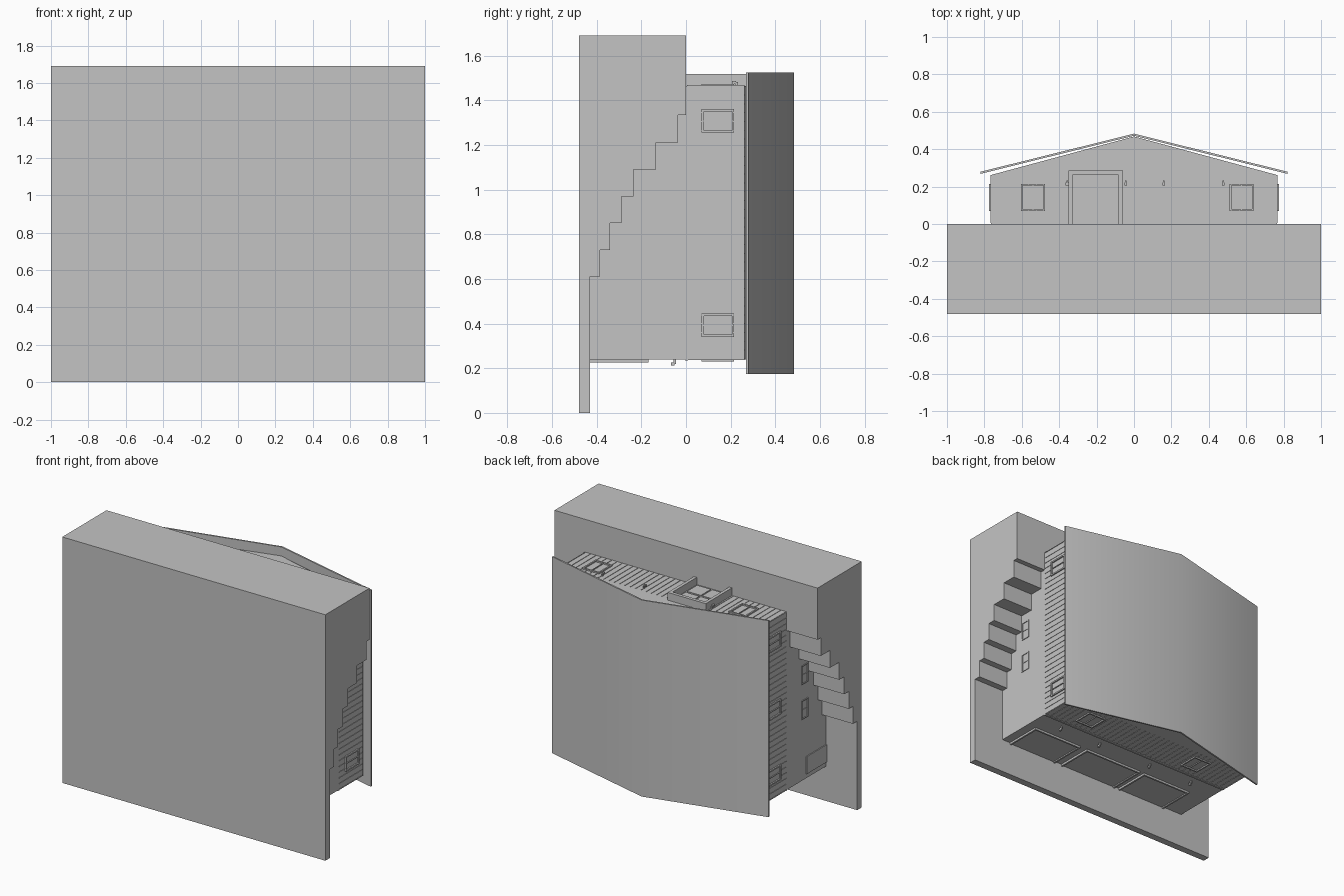
import bpy, bmesh, math
from mathutils import Vector

if "Cube" in bpy.data.objects:
    bpy.data.objects.remove(bpy.data.objects["Cube"])

grey = bpy.data.materials.new("plain_grey")
grey.diffuse_color = (0.55, 0.55, 0.55, 1)
grey.use_nodes = True
grey.node_tree.nodes["Principled BSDF"].inputs["Base Color"].default_value = grey.diffuse_color


def finish(name, bm):
    bmesh.ops.recalc_face_normals(bm, faces=bm.faces)
    me = bpy.data.meshes.new(name)
    bm.to_mesh(me)
    bm.free()
    me.materials.append(grey)
    ob = bpy.data.objects.new(name, me)
    bpy.context.collection.objects.link(ob)
    return ob


def add_box(bm, x0, x1, y0, y1, z0, z1):
    vs = bmesh.ops.create_cube(bm, size=1)["verts"]
    for v in vs:
        v.co = Vector(((x0 + x1) / 2 + v.co.x * (x1 - x0),
                       (y0 + y1) / 2 + v.co.y * (y1 - y0),
                       (z0 + z1) / 2 + v.co.z * (z1 - z0)))


def boxes(name, items):
    bm = bmesh.new()
    for b in items:
        add_box(bm, *b)
    return finish(name, bm)


def prism(name, pts, direction):
    bm = bmesh.new()
    face = bm.faces.new([bm.verts.new(p) for p in pts])
    ext = bmesh.ops.extrude_face_region(bm, geom=[face])["geom"]
    bmesh.ops.translate(bm, vec=direction,
                        verts=[g for g in ext if isinstance(g, bmesh.types.BMVert)])
    return finish(name, bm)


W, Z0, Z1 = 0.765, 0.24, 1.465     # house half width and its two end walls
FLOOR, EAVE, RIDGE = -0.43, 0.262, 0.468


# A wall-local rectangle (along, height, proud thickness) becomes a box
def on_wall(wall, a0, a1, y0, y1, t):
    if wall == "low":
        return (a0, a1, y0, y1, Z0 - t, Z0 + 0.002)
    if wall == "high":
        return (a0, a1, y0, y1, Z1 - 0.002, Z1 + t)
    if wall == "left":
        return (-W - t, -W + 0.002, y0, y1, a0, a1)
    return (W - 0.002, W + t, y0, y1, a0, a1)


def frame(wall, a0, a1, y0, y1, t=0.009, w=0.01):
    am = (a0 + a1) / 2
    return [on_wall(wall, a0, a1, y0, y0 + w, t),
            on_wall(wall, a0, a1, y1 - w, y1, t),
            on_wall(wall, a0, a0 + w, y0 + w, y1 - w, t),
            on_wall(wall, a1 - w, a1, y0 + w, y1 - w, t),
            on_wall(wall, am - w / 4, am + w / 4, y0 + w, y1 - w, t * 0.7)]


# Stepped ground block
steps = [(-0.43, 0.61), (-0.385, 0.73), (-0.34, 0.85), (-0.29, 0.97),
         (-0.235, 1.09), (-0.135, 1.21), (-0.035, 1.335), (0, 1.69)]
profile = [(-0.48, 0), (-0.43, 0)]
for i, (y, z) in enumerate(steps):
    profile.append((y, z))
    if i + 1 < len(steps):
        profile.append((steps[i + 1][0], z))
profile.append((-0.48, 1.69))
prism("terraced_ground", [(-1, y, z) for y, z in profile], (2, 0, 0))

# House body with gable ends
prism("house_body", [(-W, FLOOR, Z0), (W, FLOOR, Z0), (W, EAVE, Z0),
                     (0, RIDGE, Z0), (-W, EAVE, Z0)], (0, 0, Z1 - Z0))

# Thin two-slope roof
roof = prism("roof", [(-0.822, 0.268, 0.175), (0, 0.472, 0.175), (0.822, 0.268, 0.175),
                      (0.822, 0.279, 0.175), (0, 0.483, 0.175), (-0.822, 0.279, 0.175)],
             (0, 0, 1.35))
bpy.context.view_layer.objects.active = roof
roof.select_set(True)
bpy.ops.object.shade_smooth_by_angle(angle=math.radians(35))

# Upper floor windows: (wall, start, end)
openings = [("right", 0.34, 0.445), ("right", 1.255, 1.36),
            ("left", 0.34, 0.445), ("left", 0.79, 0.895), ("left", 1.255, 1.36),
            ("low", 0.42, 0.56), ("low", -0.48, -0.34),
            ("high", -0.605, -0.475), ("high", 0.51, 0.64)]
windows = []
for wall, a0, a1 in openings:
    windows += frame(wall, a0, a1, 0.07, 0.215)
boxes("upper_windows", windows)

# Lower floor windows and side door
lower = []
for wall in ("left", "right"):
    for z in (0.66, 0.90):
        lower += frame(wall, z, z + 0.13, -0.23, -0.16, 0.005, 0.007)
boxes("lower_windows", lower)
boxes("side_door", [on_wall("left", 0.27, 0.39, FLOOR, -0.21, 0.006)])

# Upright siding battens, skipped where they would cross openings
blocked = openings + [("high", -0.35, -0.06)]
battens = []
for wall, lo, hi in (("left", Z0, Z1), ("right", Z0, Z1), ("low", -W, W), ("high", -W, W)):
    n = round((hi - lo) / 0.04)
    for i in range(n + 1):
        a = lo + 0.002 + (hi - lo - 0.004) * i / n
        hit = [b for b in blocked if b[0] == wall and b[1] - 0.004 < a < b[2] + 0.004]
        if not hit:
            battens.append(on_wall(wall, a - 0.002, a + 0.002, 0.005, EAVE, 0.003))
        elif hit[0][1] != -0.35:
            battens.append(on_wall(wall, a - 0.002, a + 0.002, 0.005, 0.07, 0.003))
            battens.append(on_wall(wall, a - 0.002, a + 0.002, 0.215, EAVE, 0.003))
boxes("siding_battens", battens)

# Band between the floors on the low wall
boxes("floor_band", [on_wall("low", -W, W, -0.005, 0.01, 0.005)])

# Garage doors with raised borders
doors = []
for a0, a1 in ((0.33, 0.69), (-0.18, 0.25), (-0.60, -0.24)):
    doors.append(on_wall("low", a0, a1, FLOOR, -0.18, 0.006))
    doors.append(on_wall("low", a0 - 0.012, a0, FLOOR, -0.168, 0.014))
    doors.append(on_wall("low", a1, a1 + 0.012, FLOOR, -0.168, 0.014))
    doors.append(on_wall("low", a0, a1, -0.18, -0.168, 0.014))
boxes("garage_doors", doors)

# Porch surround and door
boxes("porch", [(-0.35, -0.328, 0, 0.285, Z1 - 0.01, 1.518),
                (-0.082, -0.06, 0, 0.285, Z1 - 0.01, 1.518),
                (-0.328, -0.082, 0.262, 0.285, Z1 - 0.01, 1.518)])
panels = [on_wall("high", -0.325, -0.085, 0.0, 0.262, 0.004)]
for a in (-0.315, -0.2):
    for y in (0.015, 0.14):
        panels.append(on_wall("high", a, a + 0.105, y, y + 0.11, 0.009))
boxes("porch_door", panels)

# Wall lamps: small bracket and hanging shade
lamps = []
for a in (0.58, 0.25, -0.18, -0.53):
    lamps += [on_wall("low", a - 0.004, a + 0.004, -0.055, -0.045, 0.022),
              (a - 0.007, a + 0.007, -0.068, -0.052, Z0 - 0.028, Z0 - 0.014)]
for a in (-0.358, -0.045, 0.16, 0.477):
    lamps += [on_wall("high", a - 0.004, a + 0.004, 0.222, 0.232, 0.018),
              (a - 0.007, a + 0.007, 0.207, 0.223, Z1 + 0.008, Z1 + 0.022)]
boxes("wall_lamps", lamps)
